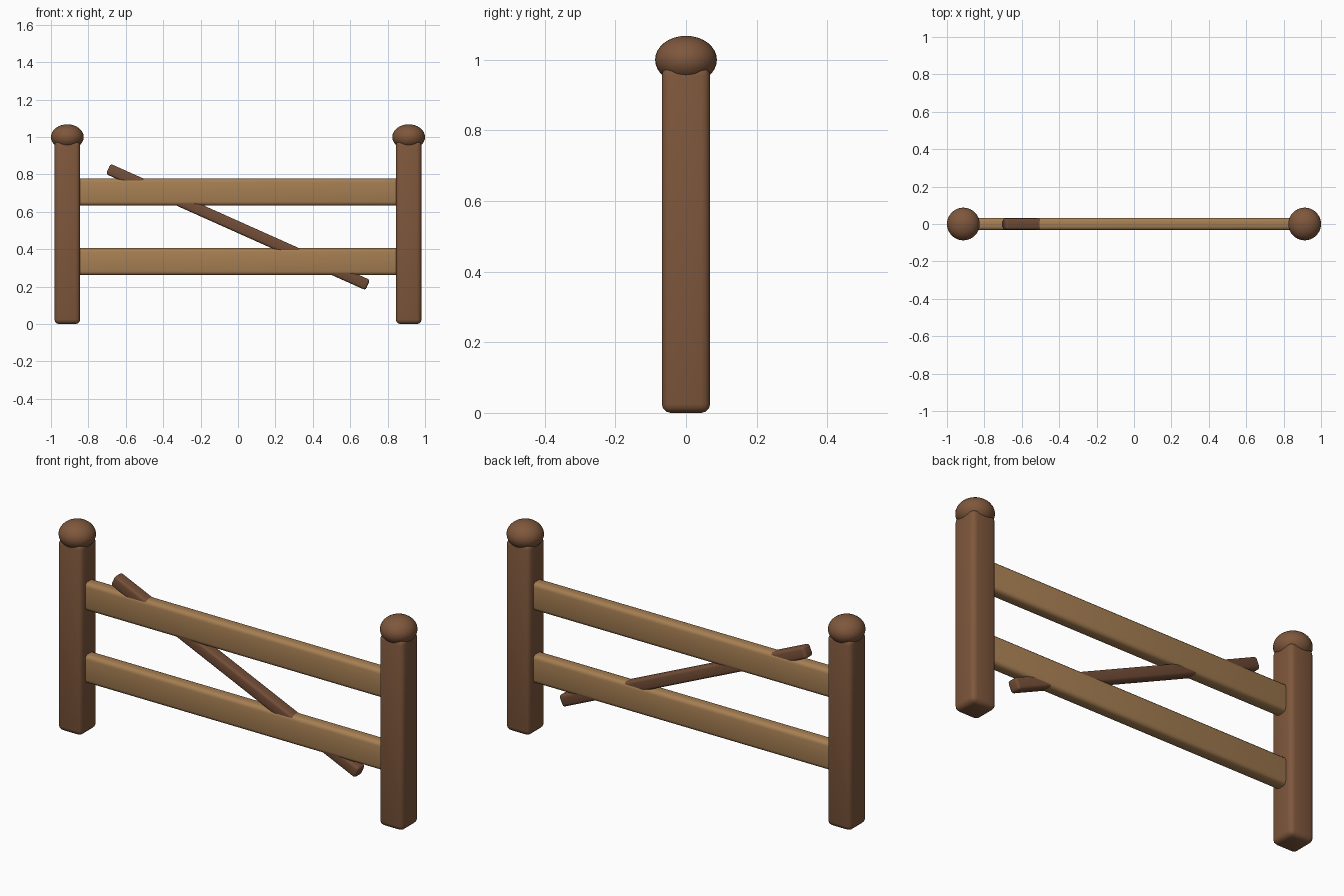
import bpy
import math

if "Cube" in bpy.data.objects:
    bpy.data.objects.remove(bpy.data.objects["Cube"])


def material(name, rgb):
    m = bpy.data.materials.new(name)
    m.diffuse_color = (*rgb, 1)
    m.use_nodes = True
    m.node_tree.nodes["Principled BSDF"].inputs["Base Color"].default_value = m.diffuse_color
    return m


POST = material("post_wood", (0.21, 0.095, 0.045))
RAIL = material("rail_wood", (0.38, 0.21, 0.085))
BRACE = material("brace_wood", (0.17, 0.075, 0.038))
CAP = material("cap_wood", (0.21, 0.095, 0.045))


def beam(name, size, loc, mat, bevel, tilt=0.0):
    # Box with rounded edges
    bpy.ops.mesh.primitive_cube_add(size=1, location=loc)
    ob = bpy.context.object
    ob.name = name
    ob.scale = size
    bpy.ops.object.transform_apply(location=False, rotation=False, scale=True)
    ob.rotation_euler.y = tilt
    mod = ob.modifiers.new("round_edges", 'BEVEL')
    mod.width = bevel
    mod.segments = 3
    bpy.ops.object.modifier_apply(modifier=mod.name)
    bpy.ops.object.shade_smooth_by_angle(angle=math.radians(40))
    ob.data.materials.append(mat)
    return ob


# Posts with flattened round caps
for side, x in (("left", -0.9125), ("right", 0.9125)):
    beam(side + "_post", (0.137, 0.137, 0.98), (x, 0, 0.49), POST, 0.025)
    bpy.ops.mesh.primitive_uv_sphere_add(segments=32, ring_count=16,
                                         radius=1, location=(x, 0, 1.0))
    cap = bpy.context.object
    cap.name = side + "_post_cap"
    cap.scale = (0.0875, 0.0875, 0.068)
    bpy.ops.object.transform_apply(location=False, rotation=False, scale=True)
    bpy.ops.object.shade_smooth()
    cap.data.materials.append(CAP)

# Horizontal rails, ends buried in the posts
for name, z in (("lower_rail", 0.334), ("upper_rail", 0.706)):
    beam(name, (1.8, 0.066, 0.144), (0, 0, z), RAIL, 0.02)

# Diagonal brace running through the rails
beam("diagonal_brace", (1.52, 0.06, 0.06), (0, 0, 0.519), BRACE, 0.013,
     math.radians(24.1))
